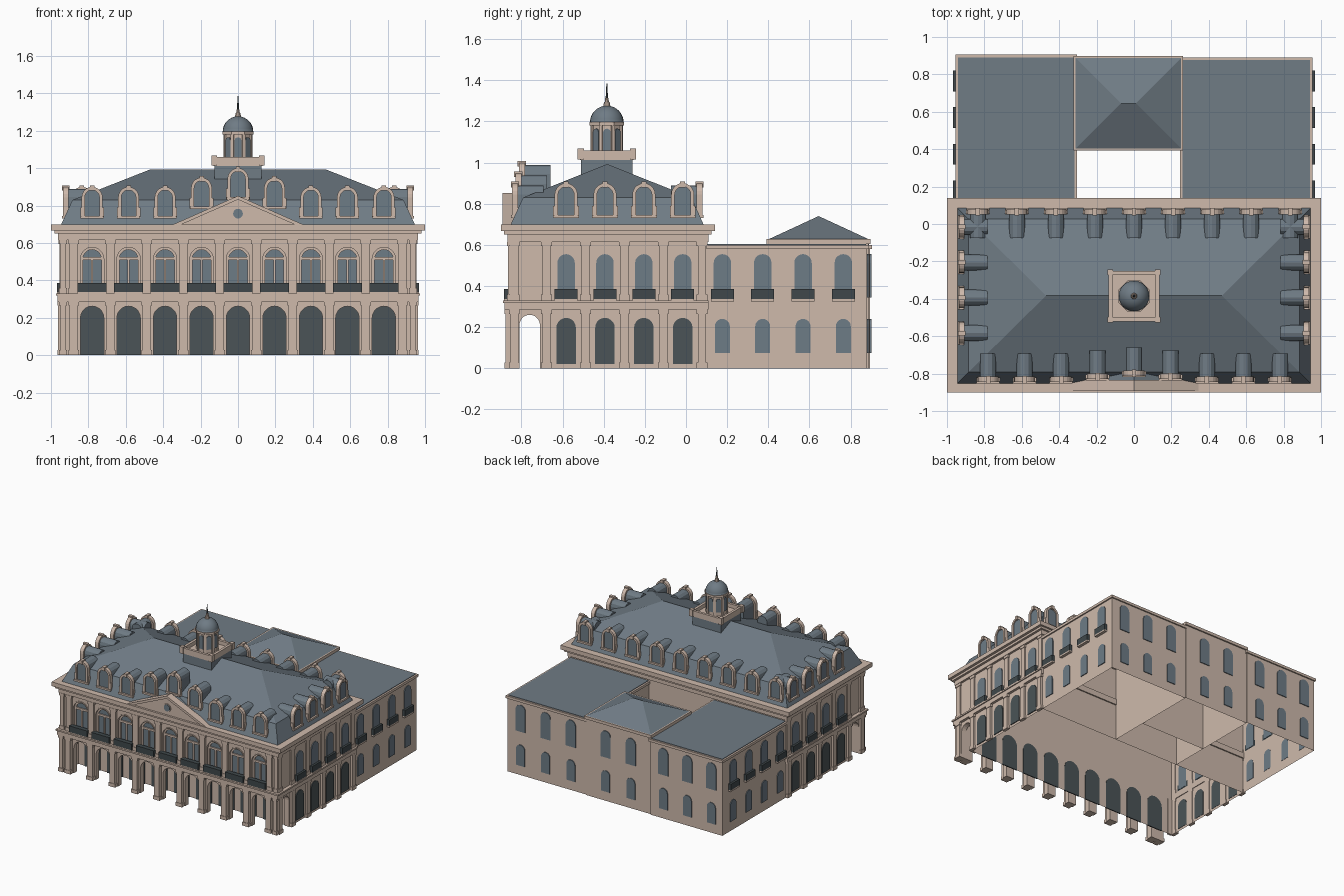
import bpy, bmesh, math
from mathutils import Matrix

if "Cube" in bpy.data.objects:
    bpy.data.objects.remove(bpy.data.objects["Cube"])


def material(name, rgb):
    m = bpy.data.materials.new(name)
    m.use_nodes = True
    m.diffuse_color = (*rgb, 1)
    m.node_tree.nodes["Principled BSDF"].inputs["Base Color"].default_value = (*rgb, 1)
    return m


STONE = material("stone", (0.62, 0.49, 0.41))
SLATE = material("slate", (0.16, 0.2, 0.235))
GLASS = material("window glass", (0.155, 0.2, 0.24))
DOOR = material("dark doors", (0.07, 0.088, 0.095))
IRON = material("balcony iron", (0.05, 0.064, 0.07))
parts = {}


def part(name, mat):
    return parts.setdefault(name, (bmesh.new(), mat))[0]


def frame(x, y, angle=0):
    """Local x runs along the wall, local -y points out of it."""
    return Matrix.Translation((x, y, 0)) @ Matrix.Rotation(math.radians(angle), 4, "Z")


def prism(bm, pts, y0, y1, M=Matrix()):
    a, b = ([bm.verts.new(M @ Matrix.Translation((u, y, v)).translation) for u, v in pts] for y in (y0, y1))
    bm.faces.new(a)
    bm.faces.new(b[::-1])
    for i in range(len(a)):
        j = (i + 1) % len(a)
        bm.faces.new((a[j], a[i], b[i], b[j]))


def box(bm, x0, x1, y0, y1, z0, z1, M=Matrix()):
    prism(bm, [(x0, z0), (x0, z1), (x1, z1), (x1, z0)], y0, y1, M)


def loft(bm, rects):
    """Stack of rectangles (x0, x1, y0, y1, z), closed only at the top."""
    rings = [[bm.verts.new(p) for p in ((a, c, z), (b, c, z), (b, d, z), (a, d, z))] for a, b, c, d, z in rects]
    for lo, hi in zip(rings, rings[1:]):
        for i in range(4):
            j = (i + 1) % 4
            bm.faces.new((lo[i], lo[j], hi[j], hi[i]))
    if rects[-1][2] != rects[-1][3]:
        bm.faces.new(rings[-1])
    bmesh.ops.remove_doubles(bm, verts=bm.verts[:], dist=1e-5)


def shell(bm, x0, x1, y0, y1, z1):
    loft(bm, [(x0, x1, y0, y1, 0), (x0, x1, y0, y1, z1)])


def arch(w, z0, z1, c=0, n=10):
    r = w / 2
    turn = [math.pi * (1 - i / n) for i in range(n + 1)]
    return [(c - r, z0)] + [(c + r * math.cos(t), z1 - r + r * math.sin(t)) for t in turn] + [(c + r, z0)]


def arch_ring(bm, w, z0, z1, t, y0, y1, M):
    prism(bm, arch(w, z0, z1) + arch(w - 2 * t, z0, z1 - t)[::-1], y0, y1, M)


def arcade(bm, centres, w, z0, top, z1, x0, x1, depth, M):
    pts = [(x0, z0)]
    for c in centres:
        pts += arch(w, z0, top, c)
    prism(bm, pts + [(x1, z0), (x1, z1), (x0, z1)], 0, depth, M)


def cone(bm, r0, r1, z0, z1, n, M):
    bmesh.ops.create_cone(bm, cap_ends=True, segments=n, radius1=r0, radius2=r1, depth=z1 - z0,
                          matrix=M @ Matrix.Translation((0, 0, (z0 + z1) / 2)))


BAY = 0.195
bays = [k * BAY for k in range(-4, 5)]
side_bays = [-0.583 + 0.189 * k for k in range(4)]
wing_bays = [0.177 + 0.196 * k for k in range(4)]

# Main block, hollow underneath, with the upper storey over the loggia
walls = part("main_walls", STONE)
shell(walls, -0.945, 0.945, -0.70, 0.10, 0.665)
box(walls, -0.945, 0.945, -0.825, -0.70, 0.33, 0.665)
front = frame(0, -0.85)
arcade(part("front_arcade", STONE), bays, 0.125, 0, 0.262, 0.29, -0.945, 0.945, 0.04, front)
arcade(part("upper_front_wall", STONE), bays, 0.125, 0.33, 0.577, 0.665, -0.945, 0.945, 0.025, front)
for s in (-1, 1):
    arcade(part("loggia_end_arches", STONE), [0], 0.1, 0, 0.26, 0.29, -0.065, 0.065, 0.04, frame(s * 0.945, -0.76, s * 90))

# Floor band, frieze and cornice
band = part("floor_band", STONE)
for grow, z0, z1 in ((0, 0.285, 0.318), (0.008, 0.318, 0.33)):
    box(band, -0.965 - grow, 0.965 + grow, -0.882 - grow, -0.70, z0, z1)
    box(band, -0.965, 0.965, 0.095, 0.11, z0, z1)
    for s in (-1, 1):
        a, b = sorted((s * 0.94, s * (0.965 + grow)))
        box(band, a, b, -0.70, 0.11, z0, z1)
cornice = part("cornice", STONE)
box(cornice, -0.962, 0.962, -0.868, 0.11, 0.615, 0.65)
box(cornice, -0.98, 0.98, -0.885, 0.125, 0.65, 0.667)
box(cornice, -1.0, 1.0, -0.90, 0.14, 0.667, 0.70)


def pilaster(w, d, M):
    bm = part("pilasters", STONE)
    for z0, z1, k in ((0, 0.285, 1.4), (0.33, 0.615, 0.8)):
        box(bm, -w / 2, w / 2, -d * k, 0.005, z0, z1, M)
        for a, b in ((z0, z0 + 0.028), (z1 - 0.02, z1)):
            box(bm, -w / 2 - 0.006, w / 2 + 0.006, -d * k - 0.004, 0.005, a, b, M)


def balcony(w, d, M):
    box(part("balconies", IRON), -w / 2, w / 2, -d, 0, 0.337, 0.385, M)
    box(part("balcony_slabs", STONE), -w / 2, w / 2, -d, 0, 0.325, 0.337, M)


def plate(name, mat, w, z0, z1, M):
    prism(part(name, mat), arch(w, z0, z1), -0.006, 0.002, M)


# Front bays: doors, windows and balconies
for x in bays:
    plate("loggia_doors", DOOR, 0.135, 0.0, 0.265, frame(x, -0.70))
    plate("front_windows", GLASS, 0.125, 0.33, 0.577, frame(x, -0.825))
    M = frame(x, -0.84)
    bars = part("front_window_bars", STONE)
    arch_ring(bars, 0.125, 0.33, 0.577, 0.013, 0, 0.012, M)
    box(bars, -0.055, 0.055, 0, 0.012, 0.508, 0.524, M)
    box(bars, -0.006, 0.006, 0, 0.012, 0.33, 0.51, M)
    arch_ring(part("front_window_surrounds", STONE), 0.141, 0.385, 0.585, 0.008, -0.006, 0.002, front @ Matrix.Translation((x, 0, 0)))
    balcony(0.155, 0.036, frame(x, -0.85))
for k in range(-5, 5):
    pilaster(0.045, 0.02, frame((k + 0.5) * BAY, -0.85))
for s in (-1, 1):
    pilaster(0.03, 0.02, frame(s * 0.935, -0.85))

# Sides of the main block and of the rear wings
for s in (-1, 1):
    for y in side_bays + wing_bays:
        M = frame(s * 0.945, y, s * 90)
        plate("side_windows", GLASS, 0.085, 0.345, 0.555, M)
        balcony(0.112, 0.022, M)
        if y in side_bays:
            plate("side_doors", DOOR, 0.095, 0.02, 0.245, M)
        else:
            plate("side_windows", GLASS, 0.073, 0.075, 0.24, M)
    for y in [-0.835] + [c - 0.095 for c in side_bays] + [0.078]:
        pilaster(0.04, 0.012, frame(s * 0.945, y, s * 90))

# Rear wings and rear pavilion
for x0, x1, y1 in ((-0.945, -0.315, 0.895), (0.255, 0.945, 0.88)):
    shell(part("wing_walls", STONE), x0, x1, 0.10, y1, 0.58)
    box(part("wing_eaves", STONE), x0 - 0.01, x1 + 0.01, 0.10, y1 + 0.01, 0.58, 0.6)
    box(part("wing_roofs", SLATE), x0 + 0.004, x1 - 0.004, 0.10, y1 - 0.004, 0.6, 0.604)
shell(part("pavilion_walls", STONE), -0.315, 0.255, 0.40, 0.887, 0.605)
box(part("pavilion_cornice", STONE), -0.323, 0.263, 0.392, 0.898, 0.605, 0.628)
loft(part("pavilion_roof", SLATE), [(-0.312, 0.252, 0.403, 0.887, 0.628), (-0.07, 0.01, 0.645, 0.645, 0.74)])
for xs, y in (((0.39, 0.61, 0.83), 0.88), ((0.08, -0.14), 0.887), ((-0.43, -0.64, -0.85), 0.895)):
    for x in xs:
        for w, z0, z1 in ((0.085, 0.345, 0.555), (0.075, 0.075, 0.24)):
            plate("rear_windows", GLASS, w, z0, z1, frame(x, y, 180))

# Mansard roof
loft(part("mansard_roof", SLATE), [(-0.945, 0.945, -0.852, 0.085, 0.70), (-0.885, 0.885, -0.792, 0.027, 0.83),
                                   (-0.47, 0.47, -0.383, -0.383, 0.993)])


def dormer(z0, M):
    top = z0 + 0.165
    prism(part("dormer_bodies", SLATE), arch(0.086, z0, top - 0.012, n=6), 0.012, 0.15, M)
    trim = part("dormer_frames", STONE)
    arch_ring(trim, 0.112, z0, top, 0.017, -0.004, 0.026, M)
    box(trim, -0.062, 0.062, -0.01, 0.02, z0 - 0.004, z0 + 0.01, M)
    box(trim, -0.012, 0.012, -0.01, 0.03, top - 0.02, top + 0.008, M)
    for s in (-1, 1):
        box(trim, s * 0.055 - 0.008, s * 0.055 + 0.008, 0, 0.022, z0, z0 + 0.055, M)
    prism(part("dormer_windows", GLASS), arch(0.08, z0, top - 0.016), 0.005, 0.013, M)


for k, x in enumerate(bays):
    lift = {0: 0.1, 1: 0.05}.get(abs(k - 4), 0)
    dormer(0.735 + lift, frame(x, -0.842 + lift * 0.33))
    dormer(0.735, frame(x * 1.07, 0.076, 180))
for s in (-1, 1):
    for y in side_bays:
        dormer(0.735, frame(s * 0.932, y, s * 90))

# Front pediment with round window
prism(part("pediment", STONE), [(-0.33, 0.70), (0, 0.845), (0.33, 0.70)], -0.884, -0.84)
prism(part("pediment_rim", STONE), [(-0.345, 0.70), (0, 0.852), (0.345, 0.70), (0.3, 0.70), (0, 0.832), (-0.3, 0.70)], -0.893, -0.835)
prism(part("pediment_roof", SLATE), [(-0.32, 0.70), (0, 0.84), (0.32, 0.70)], -0.84, -0.785)
upright = Matrix.Translation((0, -0.884, 0.757)) @ Matrix.Rotation(math.pi / 2, 4, "X")
cone(part("round_window_frame", STONE), 0.032, 0.032, -0.003, 0.004, 20, upright)
cone(part("round_window", GLASS), 0.026, 0.026, -0.002, 0.007, 20, upright)

# Cupola: base, parapet, lantern, dome and finial
C = frame(0, -0.385)
box(part("cupola_base", SLATE), -0.125, 0.125, -0.125, 0.125, 0.93, 1.015, C)
tray = part("cupola_parapet", STONE)
box(tray, -0.13, 0.13, -0.13, 0.13, 1.012, 1.03, C)
for a in range(0, 360, 90):
    R = C @ Matrix.Rotation(math.radians(a), 4, "Z")
    box(tray, -0.135, 0.135, -0.135, -0.115, 1.02, 1.06, R)
    box(tray, 0.112, 0.142, -0.142, -0.112, 1.015, 1.068, R)
C8 = frame(0, -0.385, 22.5)
lantern = part("lantern", STONE)
cone(lantern, 0.076, 0.076, 1.025, 1.185, 8, C8)
cone(lantern, 0.09, 0.09, 1.18, 1.197, 8, C8)
for a in range(0, 360, 45):
    R = C @ Matrix.Rotation(math.radians(a), 4, "Z")
    plate("lantern_windows", GLASS, 0.036, 1.06, 1.165, R @ Matrix.Translation((0, -0.0702, 0)))
    box(lantern, -0.008, 0.008, -0.082, -0.07, 1.03, 1.185, R @ Matrix.Rotation(math.pi / 8, 4, "Z"))
dome = part("dome", SLATE)
bmesh.ops.create_uvsphere(dome, u_segments=24, v_segments=16, radius=0.082)
bmesh.ops.bisect_plane(dome, geom=dome.verts[:] + dome.edges[:] + dome.faces[:], plane_co=(0, 0, 0),
                       plane_no=(0, 0, 1), clear_inner=True)
for f in dome.faces:
    f.smooth = True
bmesh.ops.transform(dome, matrix=C @ Matrix.Translation((0, 0, 1.195)), verts=dome.verts[:])
finial = part("finial", STONE)
cone(finial, 0.018, 0.014, 1.268, 1.295, 10, C)
cone(finial, 0.01, 0.008, 1.295, 1.315, 10, C)
cone(part("spire", IRON), 0.006, 0.002, 1.31, 1.385, 8, C)

for name, (bm, mat) in parts.items():
    bmesh.ops.recalc_face_normals(bm, faces=bm.faces[:])
    mesh = bpy.data.meshes.new(name)
    bm.to_mesh(mesh)
    bm.free()
    mesh.materials.append(mat)
    bpy.context.collection.objects.link(bpy.data.objects.new(name, mesh))
